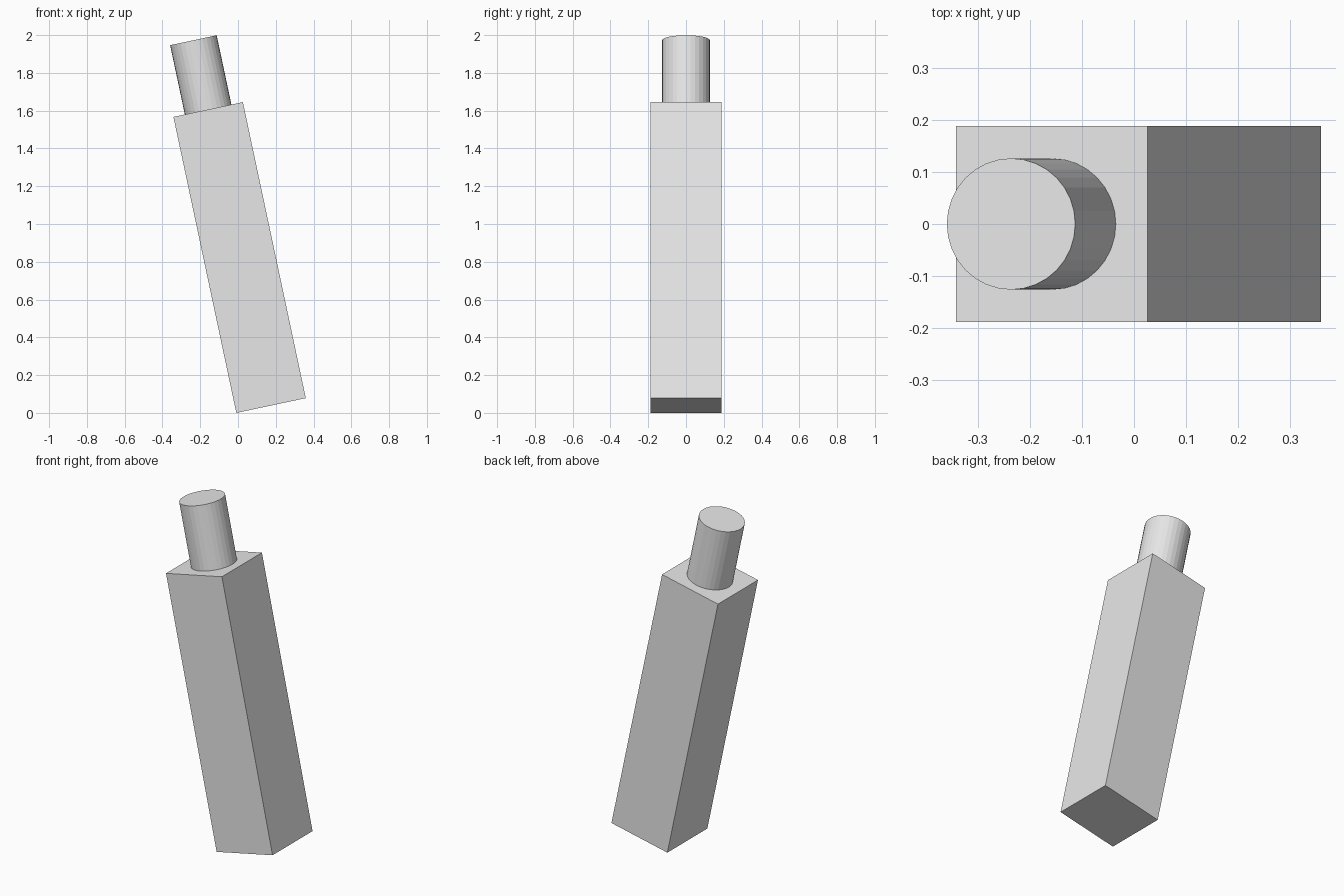
import bpy
from math import radians
from mathutils import Matrix

cube = bpy.data.objects.get("Cube")
if cube:
    bpy.data.objects.remove(cube, do_unlink=True)

# One plain grey for the whole model
grey = bpy.data.materials.new("light grey")
grey.use_nodes = True
colour = (0.8, 0.8, 0.8, 1)
grey.diffuse_color = colour
grey.node_tree.nodes["Principled BSDF"].inputs["Base Color"].default_value = colour

WIDTH, LENGTH = 0.376, 1.602
NECK_RADIUS, NECK_LENGTH = 0.126, 0.375

# Both parts share one leaning axis that starts at the middle of the base
lean = Matrix.Translation((0.175, 0, 0.039)) @ Matrix.Rotation(radians(-12), 4, "Y")


def place(name, height):
    """Name the new primitive, centre it at a height on the axis, colour it."""
    obj = bpy.context.object
    obj.name = name
    obj.data.transform(lean @ Matrix.Translation((0, 0, height)))
    obj.data.materials.append(grey)
    return obj


# Long square body
bpy.ops.mesh.primitive_cube_add(size=1, location=(0, 0, 0))
bpy.context.object.data.transform(Matrix.Diagonal((WIDTH, WIDTH, LENGTH, 1)))
place("body", LENGTH / 2)

# Round neck on the upper end
bpy.ops.mesh.primitive_cylinder_add(
    vertices=32, radius=NECK_RADIUS, depth=NECK_LENGTH, location=(0, 0, 0))
place("neck", LENGTH + NECK_LENGTH / 2)
